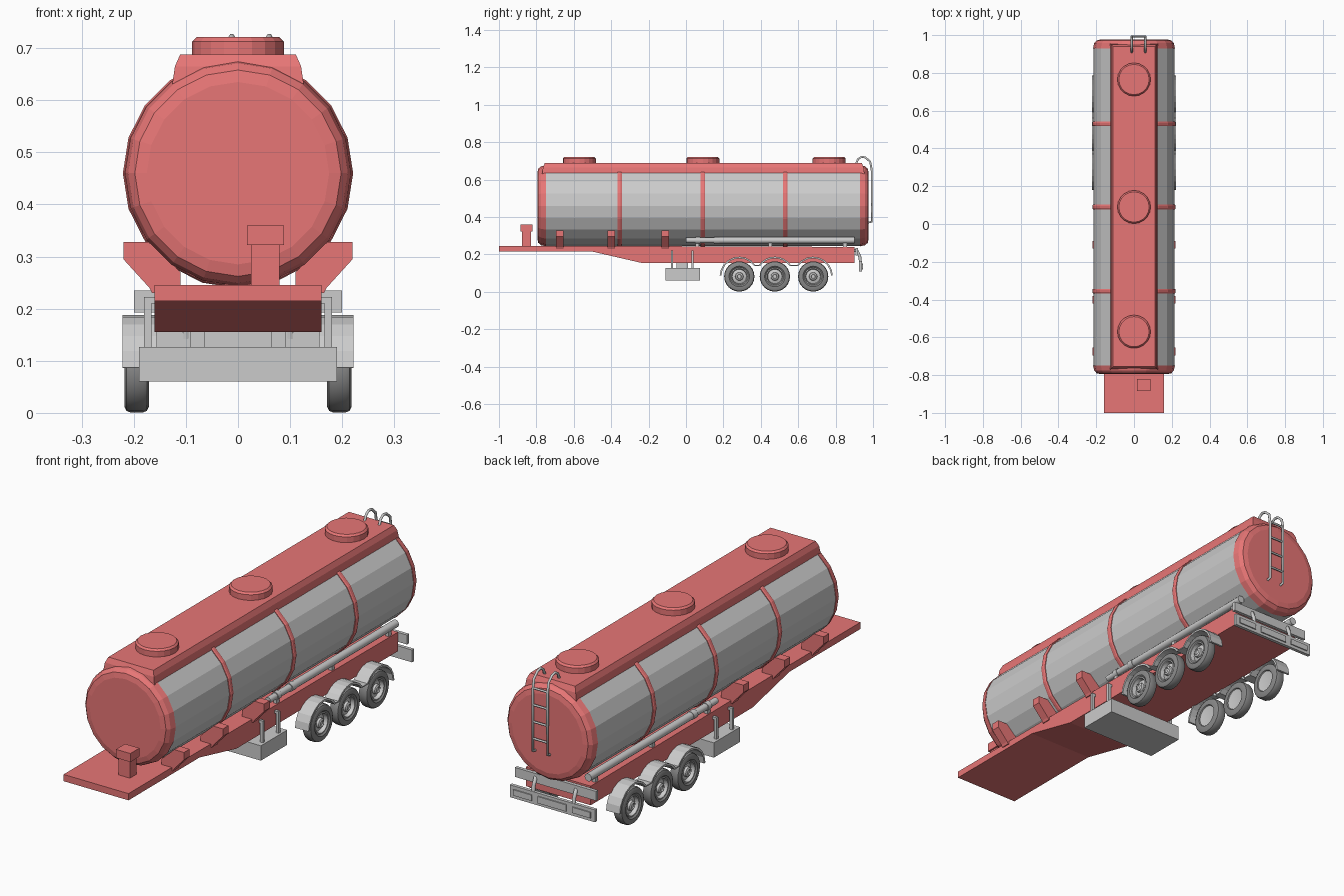
import bpy, bmesh
from math import sin, cos, pi, radians
from mathutils import Vector

if "Cube" in bpy.data.objects:
    bpy.data.objects.remove(bpy.data.objects["Cube"])


def material(name, colour):
    m = bpy.data.materials.new(name)
    m.diffuse_color = (*colour, 1)
    m.use_nodes = True
    m.node_tree.nodes["Principled BSDF"].inputs["Base Color"].default_value = m.diffuse_color
    return m


RED = material("red_paint", (0.8, 0.18, 0.18))
DARK = material("dark_rubber", (0.25, 0.25, 0.25))


def finish(bm, name, mat=None, smooth=False):
    bmesh.ops.recalc_face_normals(bm, faces=bm.faces)
    me = bpy.data.meshes.new(name)
    bm.to_mesh(me)
    bm.free()
    ob = bpy.data.objects.new(name, me)
    bpy.context.collection.objects.link(ob)
    if mat:
        me.materials.append(mat)
    if smooth:
        bpy.context.view_layer.objects.active = ob
        ob.select_set(True)
        bpy.ops.object.shade_smooth_by_angle(angle=radians(35))
        ob.select_set(False)
    return ob


def loft(name, rings, mat=None, smooth=False, caps=True, closed=False):
    """Skin a series of equal-length rings of points."""
    bm = bmesh.new()
    vs = [[bm.verts.new(p) for p in r] for r in rings]
    n = len(vs[0])
    pairs = list(zip(vs, vs[1:])) + ([(vs[-1], vs[0])] if closed else [])
    for a, b in pairs:
        for i in range(n):
            j = (i + 1) % n
            bm.faces.new((a[i], a[j], b[j], b[i]))
    if caps and not closed:
        bm.faces.new(vs[0])
        bm.faces.new(vs[-1])
    return finish(bm, name, mat, smooth)


def prism(name, pts, axis, a, b, mat=None):
    """Extrude a profile: (y, z) points along x, or (x, z) points along y."""
    put = (lambda t, p: (t, *p)) if axis == "x" else (lambda t, p: (p[0], t, p[1]))
    return loft(name, [[put(t, p) for p in pts] for t in (a, b)], mat)


def box(name, x, y, z, mat=None):
    return prism(name, [(x[0], z[0]), (x[1], z[0]), (x[1], z[1]), (x[0], z[1])], "y", *y, mat)


def lathe(name, profile, axis, centre, n, mat=None, smooth=False, closed=False):
    """Spin (radius, offset) points about a line along the axis."""
    rings = []
    for r, t in profile:
        ring = []
        for i in range(n):
            c, s = r * cos(2 * pi * i / n), r * sin(2 * pi * i / n)
            p = {"x": (t, s, c), "y": (s, t, c), "z": (c, s, t)}[axis]
            ring.append(Vector(p) + Vector(centre))
        rings.append(ring)
    return loft(name, rings, mat, smooth, closed=closed)


def tube(name, pts, r):
    cu = bpy.data.curves.new(name, "CURVE")
    cu.dimensions = "3D"
    cu.bevel_depth = r
    cu.bevel_resolution = 1
    cu.use_fill_caps = True
    sp = cu.splines.new("POLY")
    sp.points.add(len(pts) - 1)
    for q, p in zip(sp.points, pts):
        q.co = (*p, 1)
    ob = bpy.data.objects.new(name, cu)
    bpy.context.collection.objects.link(ob)
    return ob


# Tank shell, end caps and bands
C = (0, 0, 0.46)
lathe("tank_shell", [(0.215, -0.75), (0.215, 0.935)], "y", C, 20)
lathe("tank_front_cap", [(0.175, -0.795), (0.198, -0.79), (0.211, -0.775), (0.217, -0.748)], "y", C, 20, RED)
lathe("tank_rear_cap", [(0.175, 0.977), (0.198, 0.972), (0.211, 0.957), (0.217, 0.93)], "y", C, 20, RED)
for y in (-0.355, 0.09, 0.53):
    lathe("tank_band", [(0.21, y - 0.012), (0.218, y - 0.012), (0.221, y - 0.006), (0.221, y + 0.006),
                        (0.218, y + 0.012), (0.21, y + 0.012)], "y", C, 20, RED, closed=True)

# Raised walkway along the top, with hatches
levels = [(0.127, -0.77, 0.955, 0.625), (0.121, -0.765, 0.95, 0.665), (0.111, -0.755, 0.94, 0.688)]
loft("top_walkway", [[(-w, a, z), (w, a, z), (w, b, z), (-w, b, z)] for w, a, b, z in levels], RED)
for y in (-0.57, 0.09, 0.765):
    lathe("hatch", [(0.088, 0.68), (0.088, 0.713), (0.08, 0.721)], "z", (0, y, 0), 20, RED)

# Chassis
prism("chassis", [(-1, 0.215), (-0.5, 0.215), (-0.24, 0.155), (0.9, 0.155), (0.9, 0.24),
                  (-0.4, 0.245), (-1, 0.245)], "x", -0.16, 0.16, RED)

# Front coupling box
box("coupling_post", (0.025, 0.08), (-0.876, -0.828), (0.24, 0.325), RED)
box("coupling_cap", (0.017, 0.088), (-0.884, -0.82), (0.322, 0.36), RED)

# Rear ladder
for x in (-0.012, 0.06):
    tube("ladder_rail", [(x, y, z) for y, z in ((0.972, 0.37), (0.993, 0.375), (0.993, 0.65), (0.985, 0.695),
                         (0.96, 0.718), (0.938, 0.722), (0.92, 0.71), (0.907, 0.68))], 0.006)
for z in (0.43, 0.505, 0.58, 0.655):
    tube("ladder_rung", [(-0.012, 0.993, z), (0.06, 0.993, z)], 0.005)

for s in (-1, 1):
    # Tank saddles
    for y in (-0.675, -0.4, -0.11):
        prism("tank_saddle", [(s * x, z) for x, z in ((0.22, 0.328), (0.22, 0.295), (0.17, 0.24), (0.165, 0.23),
                              (0.11, 0.238), (0.11, 0.27), (0.172, 0.328))], "y", y - 0.02, y + 0.02, RED)

    # Side hose tube with collars
    lathe("hose_tube", [(0.014, 0.0), (0.014, 0.05), (0.018, 0.05), (0.018, 0.075), (0.015, 0.075), (0.015, 0.15),
                        (0.019, 0.15), (0.019, 0.18), (0.017, 0.18), (0.017, 0.9)],
          "y", (s * 0.147, 0, 0.275), 12, smooth=True)
    for y in (0.06, 0.45, 0.85):
        box("hose_bracket", (s * 0.147 - 0.008, s * 0.147 + 0.008), (y - 0.01, y + 0.01), (0.23, 0.265))

    # Wheels
    for y in (0.285, 0.475, 0.68):
        at = (0, y, 0.082)
        lathe("tyre", [(r, s * x) for r, x in ((0.046, 0.176), (0.05, 0.171), (0.07, 0.171), (0.078, 0.175),
                       (0.081, 0.182), (0.081, 0.207), (0.078, 0.214), (0.07, 0.218), (0.055, 0.218),
                       (0.046, 0.21))], "x", at, 24, DARK, True, True)
        lathe("wheel_rim", [(r, s * x) for r, x in ((0.03, 0.178), (0.047, 0.175), (0.047, 0.213), (0.042, 0.214),
                            (0.038, 0.197), (0.022, 0.202), (0.02, 0.212), (0.012, 0.216), (0.01, 0.211))],
              "x", at, 24, None, True)

    # Scalloped mudguard over the three wheels
    arc = []
    for y, a0, a1 in ((0.285, 178, 35), (0.475, 145, 35), (0.68, 145, 2)):
        arc += [(y, radians(a0 + (a1 - a0) * i / 8)) for i in range(9)]
    outer = [(y + 0.105 * cos(a), 0.083 + 0.105 * sin(a)) for y, a in arc]
    inner = [(y + 0.096 * cos(a), 0.083 + 0.096 * sin(a)) for y, a in arc]
    loft("mudguard", [[(s * 0.155, *o), (s * 0.222, *o), (s * 0.222, *i), (s * 0.155, *i)]
                      for o, i in zip(outer, inner)])

    # Hangers of the under-slung box
    for y in (-0.075, 0.035):
        box("box_hanger", sorted((s * 0.166, s * 0.18)), (y - 0.006, y + 0.006), (0.12, 0.222))
        box("box_hanger_hook", sorted((s * 0.15, s * 0.18)), (y - 0.006, y + 0.006), (0.21, 0.222))
    box("box_inner_post", sorted((s * 0.063, s * 0.092)), (-0.05, 0.01), (0.12, 0.16))

    # Rear bumper arms, lamps and lower bar ends
    tube("bumper_arm", [(s * 0.1, 0.89, 0.225), (s * 0.1, 0.918, 0.215), (s * 0.1, 0.93, 0.185),
                        (s * 0.1, 0.934, 0.14)], 0.009)
    box("rear_lamp_panel", sorted((s * 0.1, s * 0.19)), (0.94, 0.946), (0.122, 0.148))

# Under-slung box
box("underslung_box", (-0.19, 0.19), (-0.11, 0.075), (0.06, 0.126))

# Rear bumper bars
box("upper_bumper", (-0.2, 0.2), (0.905, 0.92), (0.193, 0.235))
box("lower_bumper", (-0.21, 0.21), (0.926, 0.941), (0.108, 0.163))
box("rear_plate_panel", (-0.07, 0.07), (0.94, 0.946), (0.12, 0.15))
